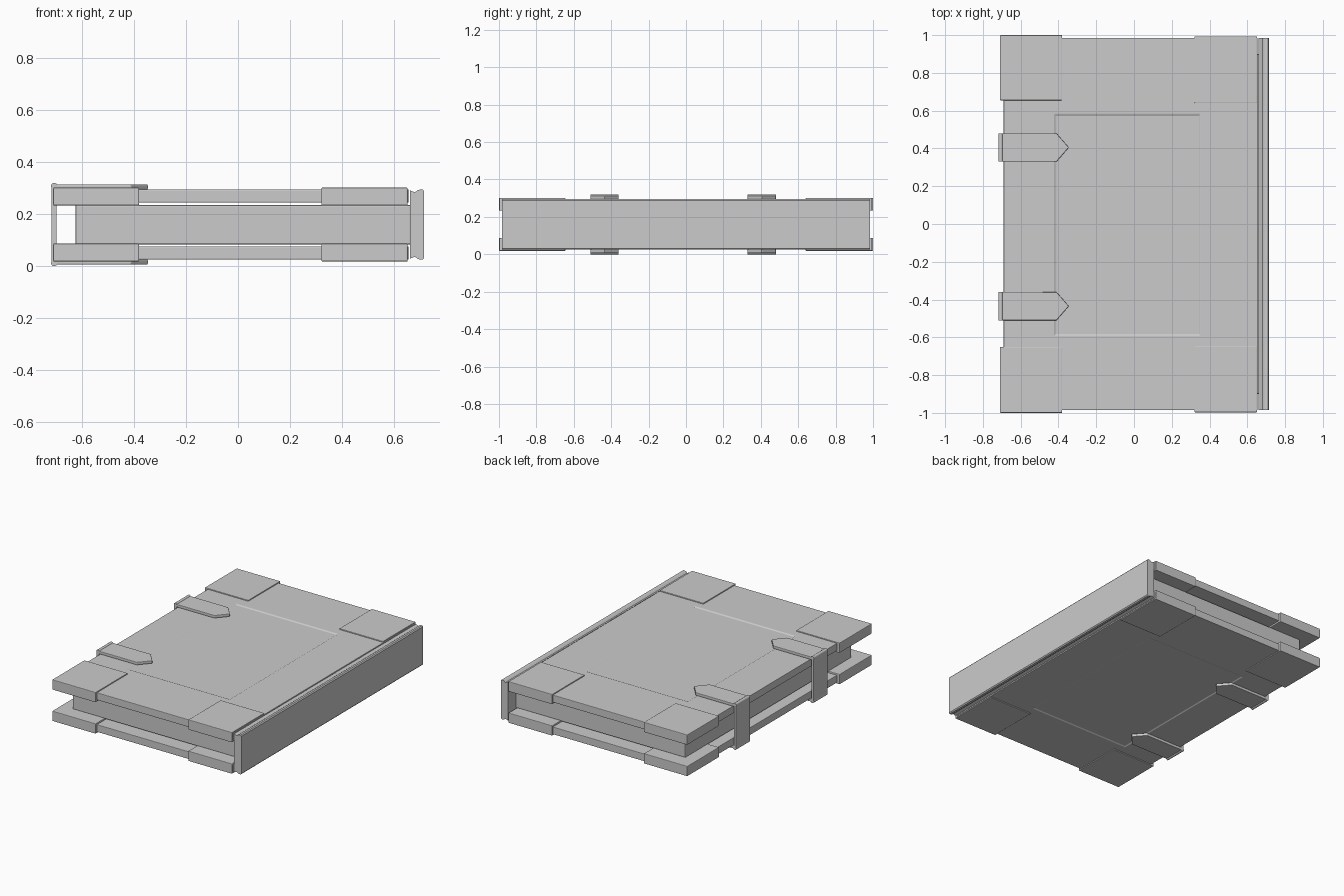
import bpy, bmesh
from mathutils import Vector

if "Cube" in bpy.data.objects:
    bpy.data.objects.remove(bpy.data.objects["Cube"])

MID = 0.16  # mid height, mirror plane of the book


def finish(name, bm, bevel=0.0):
    bmesh.ops.recalc_face_normals(bm, faces=bm.faces)
    me = bpy.data.meshes.new(name)
    bm.to_mesh(me)
    bm.free()
    ob = bpy.data.objects.new(name, me)
    bpy.context.collection.objects.link(ob)
    if bevel:
        m = ob.modifiers.new("Bevel", 'BEVEL')
        m.width, m.segments, m.limit_method = bevel, 2, 'ANGLE'
    return ob


def box(name, x, y, z, bevel=0.005):
    bm = bmesh.new()
    bmesh.ops.create_cube(bm, size=1)
    for v in bm.verts:
        for i, (a, b) in enumerate((x, y, z)):
            v.co[i] = (a + b) / 2 + v.co[i] * (b - a)
    return finish(name, bm, bevel)


def prism(name, points, offset, bevel=0.0):
    bm = bmesh.new()
    face = bm.faces.new([bm.verts.new(p) for p in points])
    ret = bmesh.ops.extrude_face_region(bm, geom=[face])
    vs = [g for g in ret["geom"] if isinstance(g, bmesh.types.BMVert)]
    bmesh.ops.translate(bm, vec=Vector(offset), verts=vs)
    return finish(name, bm, bevel)


def cover(name, s):
    # board with a shallow sunken panel on its outer face
    z_out, z_in = MID + s * 0.135, MID + s * 0.084
    loops = []
    bm = bmesh.new()
    outer = (-0.69, 0.655, -0.985, 0.985)
    panel = (-0.42, 0.35, -0.59, 0.58)
    floor = (-0.415, 0.345, -0.585, 0.575)
    for (x0, x1, y0, y1), z in ((outer, z_in), (outer, z_out), (panel, z_out),
                                (floor, z_out - s * 0.005)):
        loops.append([bm.verts.new((x, y, z)) for x, y in
                      ((x0, y0), (x1, y0), (x1, y1), (x0, y1))])
    for a, b in zip(loops, loops[1:]):
        for i in range(4):
            j = (i + 1) % 4
            bm.faces.new((a[i], a[j], b[j], b[i]))
    bm.faces.new(loops[0])
    bm.faces.new(loops[-1])
    return finish(name, bm, 0.004)


# Page block
box("page_block", (-0.625, 0.665), (-0.90, 0.90), (0.083, 0.235), 0.006)

# Spine with a groove next to each cover
half = [(0.715, 0.128), (0.709, 0.135), (0.692, 0.133), (0.68, 0.124), (0.66, 0.131)]
profile = [(x, MID + d) for x, d in half] + [(x, MID - d) for x, d in reversed(half)]
prism("spine", [(x, -0.985, z) for x, z in profile], (0, 1.97, 0))

for s, side in ((1, "top"), (-1, "bottom")):
    cover(side + "_cover", s)

    # Corner caps
    zc = sorted((MID + s * 0.073, MID + s * 0.142))
    for x, ys, edge in (((-0.71, -0.38), ((-1.0, -0.65), (0.655, 1.0)), "fore"),
                        ((0.32, 0.652), ((-0.997, -0.645), (0.64, 0.993)), "spine")):
        for y, end in zip(ys, ("front", "back")):
            box(f"{side}_{edge}_{end}_corner", x, y, zc, 0.004)

    # Pointed straps and their hinge barrels
    for yc, end in ((-0.435, "front"), (0.405, "back")):
        h = 0.075
        z = MID + s * 0.134
        outline = [(-0.705, yc - h, z), (-0.41, yc - h, z), (-0.345, yc, z),
                   (-0.41, yc + h, z), (-0.705, yc + h, z)]
        prism(f"{side}_{end}_strap", outline, (0, 0, s * 0.02), 0.004)
        bpy.ops.mesh.primitive_cylinder_add(
            vertices=16, radius=0.012, depth=0.15,
            location=(-0.706, yc, MID + s * 0.148), rotation=(1.570796, 0, 0))
        bpy.context.object.name = f"{side}_{end}_hinge"
        bpy.ops.object.shade_smooth_by_angle()

# Upright clasp plates joining the straps
for yc, end in ((-0.435, "front"), (0.405, "back")):
    box(f"{end}_clasp", (-0.717, -0.697), (yc - 0.075, yc + 0.075), (0.012, 0.308), 0.003)
